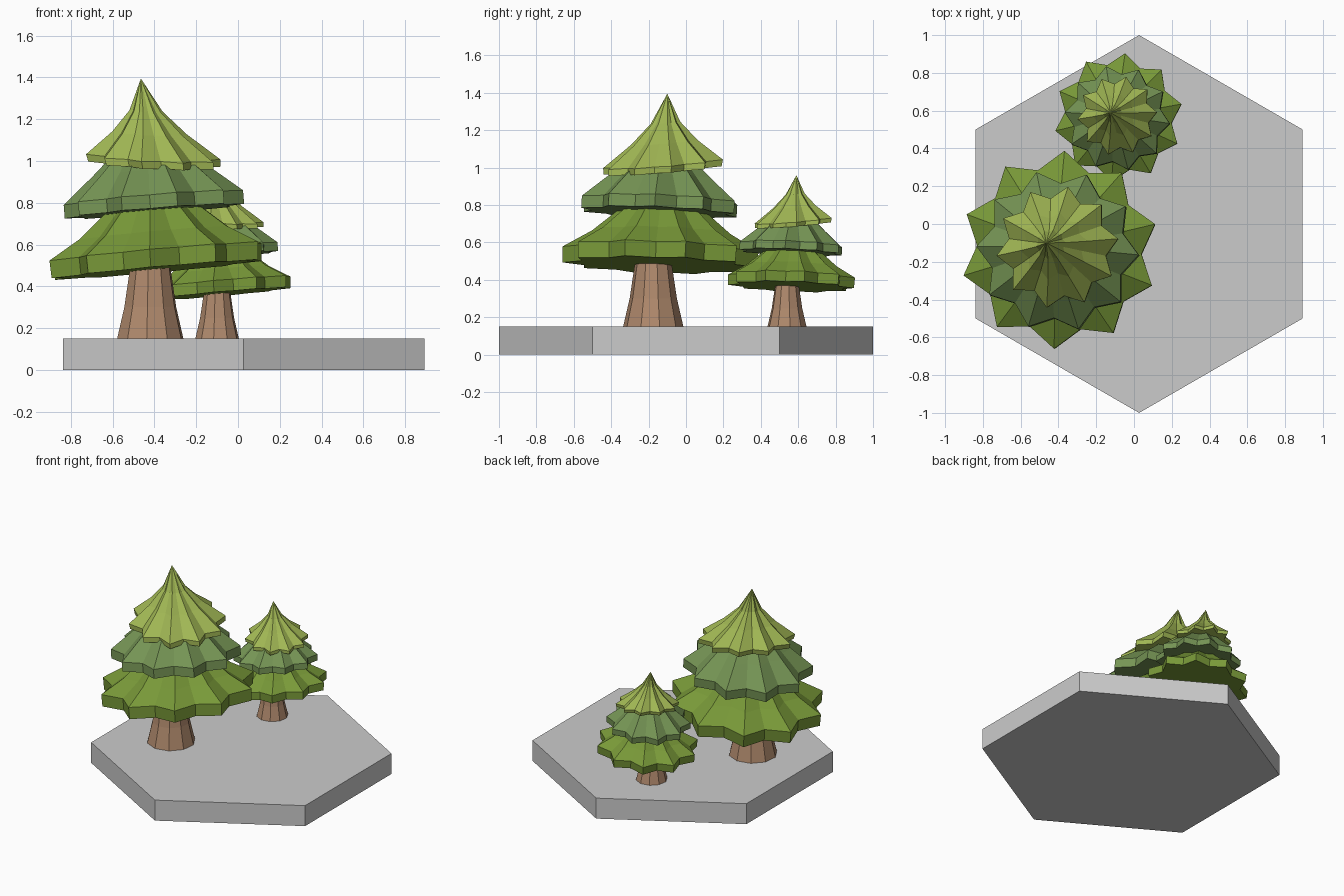
import bpy, bmesh
from math import sin, cos, pi, radians
from mathutils import Matrix, Vector

if "Cube" in bpy.data.objects:
    bpy.data.objects.remove(bpy.data.objects["Cube"])


def material(name, rgb):
    m = bpy.data.materials.new(name)
    m.diffuse_color = (*rgb, 1)
    m.use_nodes = True
    m.node_tree.nodes["Principled BSDF"].inputs["Base Color"].default_value = m.diffuse_color
    return m


BARK = material("bark", (0.43, 0.25, 0.15))
LOW = material("dark_green", (0.19, 0.32, 0.04))
MID = material("sage_green", (0.18, 0.30, 0.09))
TOP = material("light_green", (0.36, 0.48, 0.09))


def loft(name, rings, mat, place):
    """Skin a list of vertex rings; a ring of one point closes to an apex."""
    bm = bmesh.new()
    loops = [[bm.verts.new(place @ p) for p in ring] for ring in rings]
    bm.faces.new(loops[0][::-1])
    for a, b in zip(loops, loops[1:]):
        n = len(a)
        for i in range(n):
            j = (i + 1) % n
            if len(b) == 1:
                bm.faces.new((a[i], a[j], b[0]))
            else:
                bm.faces.new((a[i], a[j], b[j], b[i]))
    if len(loops[-1]) > 1:
        bm.faces.new(loops[-1])
    bmesh.ops.recalc_face_normals(bm, faces=bm.faces)
    me = bpy.data.meshes.new(name)
    bm.to_mesh(me)
    bm.free()
    ob = bpy.data.objects.new(name, me)
    bpy.context.collection.objects.link(ob)
    if mat:
        me.materials.append(mat)
    return ob


def circle(r, z, n, turn=0.0):
    return [Vector((r * cos(turn + 2 * pi * i / n), r * sin(turn + 2 * pi * i / n), z))
            for i in range(n)]


def tier(name, centre, apex, tilt, turn, profile, mat, place, points=10):
    """Star-shaped bough skirt: profile rows are (tip radius, notch ratio, height)."""
    z0, z1 = profile[0][2], apex[2]
    rings = []
    for r, notch, z in profile:
        t = (z - z0) / (z1 - z0)
        c = Vector(centre).lerp(Vector(apex[:2]), t)
        ring = []
        for i in range(points * 2):
            a = radians(turn) + pi * i / points
            q = r * (notch if i % 2 else 1)
            x, y = q * cos(a), q * sin(a)
            ring.append(Vector((c.x + x, c.y + y, z + tilt[0] * x + tilt[1] * y)))
        rings.append(ring)
    rings.append([Vector(apex)])
    loft(name, rings, mat, place)


def tree(prefix, place):
    # flared trunk, origin at the centre of its foot
    loft(prefix + "_trunk",
         [circle(r, z, 10, radians(12)) for r, z in
          ((0.162, 0), (0.127, 0.15), (0.1, 0.33), (0.09, 0.5))], BARK, place)
    # three stacked bough skirts
    tier(prefix + "_lower_boughs", (0.03, 0.035), (-0.01, 0.06, 0.95), (0.09, -0.03), 15,
         ((0.52, 0.83, 0.33), (0.525, 0.83, 0.415), (0.37, 0.84, 0.505),
          (0.22, 0.86, 0.63)), LOW, place)
    tier(prefix + "_middle_boughs", (0.02, 0.03), (-0.02, 0.06, 1.1), (0.08, -0.04), -3,
         ((0.43, 0.83, 0.61), (0.43, 0.83, 0.675), (0.28, 0.85, 0.80),
          (0.18, 0.87, 0.89)), MID, place)
    tier(prefix + "_top_boughs", (0.02, 0.05), (-0.045, 0.075, 1.245), (-0.05, 0.08), 8,
         ((0.32, 0.80, 0.835), (0.325, 0.80, 0.87), (0.18, 0.82, 0.985),
          (0.08, 0.84, 1.09)), TOP, place)


# hexagonal base
loft("hexagon_base", [circle(1, 0, 6, pi / 2), circle(1, 0.15, 6, pi / 2)], None,
     Matrix.Translation((0.027, 0, 0)))

# large tree and its smaller copy
tree("large_tree", Matrix.Translation((-0.42, -0.175, 0.15)))
tree("small_tree", Matrix.Translation((-0.1, 0.54, 0.15))
     @ Matrix.Rotation(radians(-3), 4, 'Z') @ Matrix.Scale(0.65, 4))
